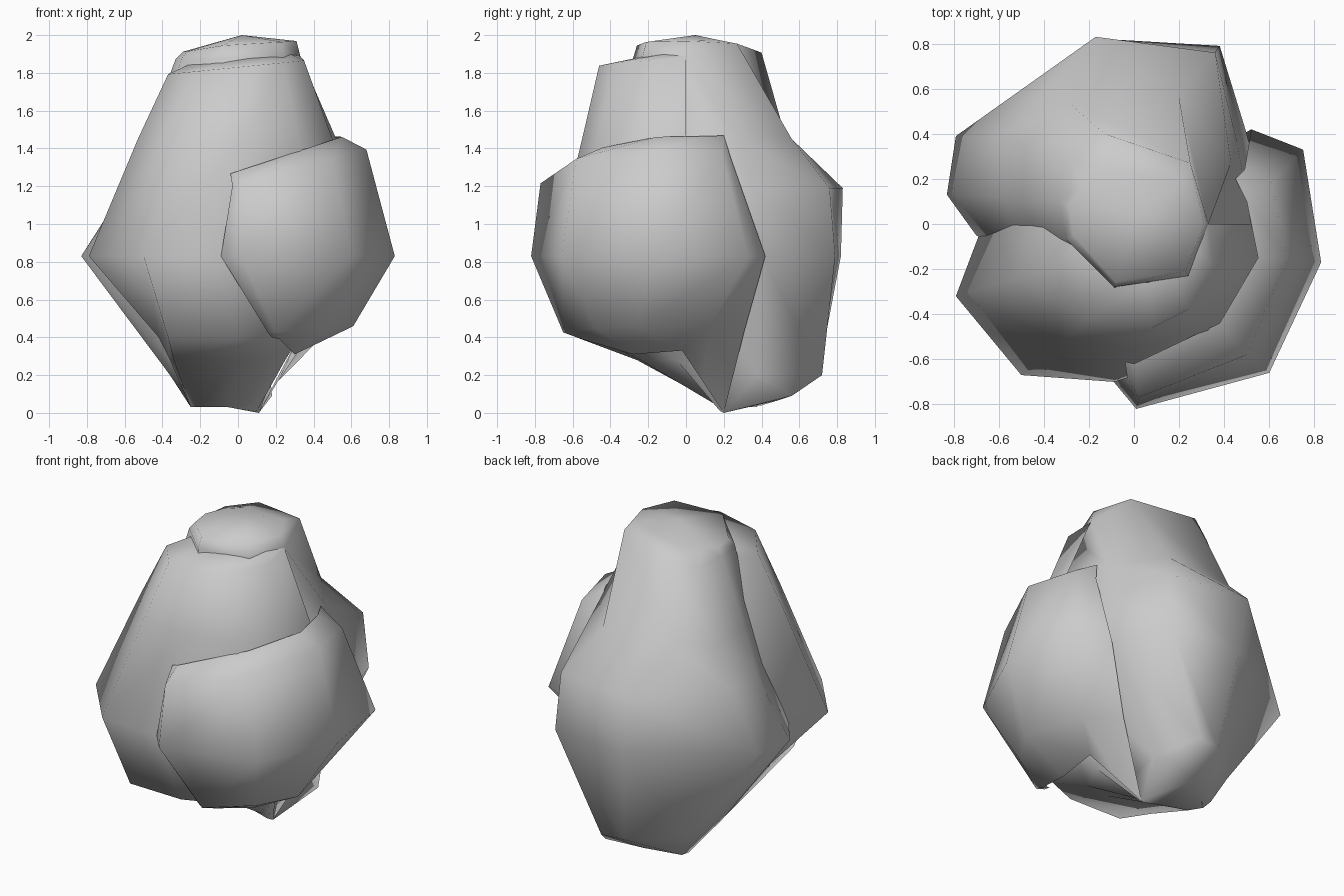
import bpy, bmesh
from mathutils import Vector

default_cube = bpy.data.objects.get("Cube")
if default_cube:
    bpy.data.objects.remove(default_cube, do_unlink=True)

# One plain grey for the whole bud
grey = bpy.data.materials.new("soft grey")
grey.use_nodes = True
grey_value = (0.6, 0.6, 0.6, 1)
grey.diffuse_color = grey_value
grey.node_tree.nodes["Principled BSDF"].inputs["Base Color"].default_value = grey_value


def ring(height, slope, *points):
    """Outline at one height; slope tilts it sideways, a third value lifts a point."""
    return [(p[0], p[1], height + slope * p[0] + (p[2] if len(p) > 2 else 0))
            for p in points]


def loft_petal(name, rings, closed=False, apex=None):
    """Skin a petal through its rings, from the foot up to the rim."""
    bm = bmesh.new()
    rows = [[bm.verts.new(point) for point in outline] for outline in rings]
    columns = len(rows[0])
    steps = columns if closed else columns - 1
    for lower, upper in zip(rows, rows[1:]):
        for i in range(steps):
            j = (i + 1) % columns
            bm.faces.new((lower[i], lower[j], upper[j], upper[i]))
    if closed:
        bm.faces.new(rows[0])
    if apex:
        tip = bm.verts.new(apex)
        for i in range(steps):
            bm.faces.new((rows[-1][i], rows[-1][(i + 1) % columns], tip))

    # Turn the skin so that it faces away from the middle of the bud
    bmesh.ops.recalc_face_normals(bm, faces=bm.faces)
    middle = Vector((0, 0, 0.9))
    outward = sum(face.normal.dot(face.calc_center_median() - middle) * face.calc_area()
                  for face in bm.faces)
    if outward < 0:
        bmesh.ops.reverse_faces(bm, faces=bm.faces)
    for face in bm.faces:
        face.smooth = True

    mesh = bpy.data.meshes.new(name)
    bm.to_mesh(mesh)
    bm.free()
    mesh.materials.append(grey)
    petal = bpy.data.objects.new(name, mesh)
    bpy.context.collection.objects.link(petal)
    return petal


# Tall inner petal: wraps the whole core and swells out at the back
loft_petal("inner_petal", [
    ring(0.03, 0, (-.2, .25), (-.25, .33), (-.25, .4, .01), (-.05, .5, .04),
         (.18, .56, .06), (.11, .2, -.03), (.08, .18, -.02), (-.05, .2)),
    ring(0.2, 0, (-.3, .05), (-.36, .15), (-.33, .45), (-.05, .7),
         (.1, .72), (.17, .38), (.12, .15), (0, .1)),
    ring(0.83, 0, (-.7, -.05), (-.83, .13), (-.79, .39), (-.12, .82),
         (.38, .79), (.5, .4), (.6, 0), (-.05, -.4)),
    ring(1.19, 0, (-.52, -.06), (-.59, .12), (-.6, .39), (-.17, .83),
         (.36, .76), (.46, .35), (.55, 0), (0, -.38)),
    ring(1.45, 0, (-.43, -.06), (-.49, .1), (-.48, .35), (-.28, .53),
         (.2, .56), (.43, .27), (.52, 0), (0, -.33)),
    ring(1.88, .02, (-.3, -.07), (-.33, .1), (-.3, .3), (-.13, .4, .03),
         (.25, .27, .07), (.33, 0), (.24, -.23), (-.09, -.28)),
    ring(1.95, .06, (-.27, -.05, -.02), (-.29, .08, -.02), (-.23, .17, -.01),
         (-.1, .24), (.21, .18, .01), (.31, 0), (.23, -.21), (-.08, -.26)),
], closed=True, apex=(.02, .05, 2))

# Front petal: flows out of the right side of the core and folds in at the top
loft_petal("front_petal", [
    ring(0.03, 0, (-.2, .38), (-.25, .33), (-.2, .25), (-.05, .2),
         (.05, .18), (.1, .18, -.02), (.11, .2, -.03)),
    ring(0.28, 0, (-.33, .15), (-.36, 0), (-.34, -.25), (0, -.26),
         (.15, -.24), (.25, -.05), (.2, .1, -.05)),
    ring(0.4, 0, (-.38, .1), (-.42, -.15), (-.37, -.57), (0, -.58),
         (.2, -.5), (.3, -.15, -.04), (.25, .05, -.06)),
    ring(0.83, 0, (-.65, .05), (-.79, -.32), (-.5, -.67), (-.09, -.7),
         (.42, -.56), (.7, -.2), (.6, 0)),
    ring(1.45, 0, (-.44, .02), (-.53, -.24), (-.31, -.52), (.02, -.55),
         (.32, -.46), (.5, -.22), (.52, 0)),
    ring(1.83, .1, (-.3, 0), (-.37, -.2), (-.2, -.42), (.08, -.46),
         (.24, -.38), (.35, -.18), (.33, 0, .025)),
    ring(1.87, .1, (-.26, .05), (-.26, -.1), (-.1, -.22), (.06, -.26),
         (.18, -.22), (.28, -.12), (.3, 0)),
])

# Low outer petal: overlaps the front petal and wraps round the side
loft_petal("side_petal", [
    ring(0.29, 0, (.18, -.55, .11), (.22, -.55, .1), (.3, -.28, .02), (.32, -.02, .04),
         (.21, .09, -.125), (.11, .2, -.29)),
    ring(0.41, .08, (.16, -.62), (.2, -.65), (.47, -.48), (.61, -.26), (.49, .12), (.34, .31)),
    ring(0.83, 0, (-.09, -.7), (.01, -.82), (.6, -.66), (.83, -.17), (.75, .33), (.52, .42)),
    ring(1.21, .27, (-.03, -.68), (.02, -.77), (.5, -.58), (.68, -.15), (.61, .19), (.49, .24)),
    ring(1.28, .33, (-.04, -.61), (0, -.62), (.38, -.44), (.55, -.15), (.5, .1, .02),
         (.45, .2, .04)),
])
